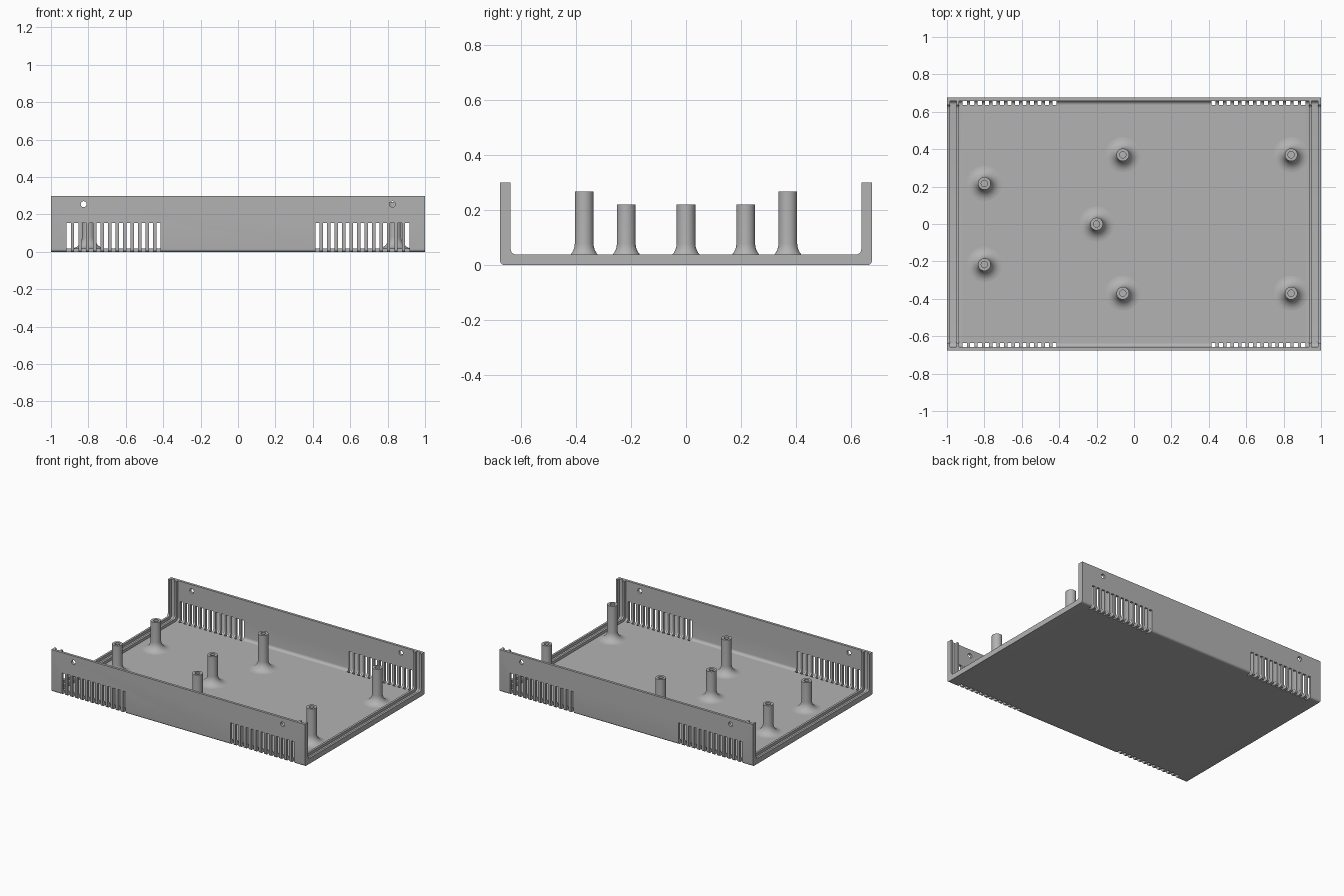
import bpy, bmesh, math
from mathutils import Matrix

cube = bpy.data.objects.get("Cube")
if cube:
    bpy.data.objects.remove(cube, do_unlink=True)

LENGTH, HALF_W, HEIGHT = 1.0, 0.675, 0.30
RIB, WALL = 0.038, 0.018        # thickness at the end ribs and elsewhere

grey = bpy.data.materials.new("matte grey")
grey.use_nodes = True
grey.diffuse_color = (0.45, 0.45, 0.45, 1)
grey.node_tree.nodes["Principled BSDF"].inputs["Base Color"].default_value = grey.diffuse_color


def make_object(name, bm):
    bmesh.ops.recalc_face_normals(bm, faces=bm.faces)
    mesh = bpy.data.meshes.new(name)
    bm.to_mesh(mesh)
    bm.free()
    mesh.materials.append(grey)
    obj = bpy.data.objects.new(name, mesh)
    bpy.context.collection.objects.link(obj)
    return obj


def add_trough(bm, x0, x1, half, z0, z1, radius, steps=6):
    """Block along x whose two lower edges are rounded."""
    arc = [(half - radius + radius * math.sin(a), z0 + radius - radius * math.cos(a))
           for a in (math.pi / 2 * i / steps for i in range(steps + 1))]
    right = arc + [(half, z1)]
    profile = right + [(-y, z) for y, z in reversed(right)]
    face = bm.faces.new([bm.verts.new((x0, y, z)) for y, z in profile])
    out = bmesh.ops.extrude_face_region(bm, geom=[face])
    moved = [v for v in out["geom"] if isinstance(v, bmesh.types.BMVert)]
    bmesh.ops.translate(bm, verts=moved, vec=(x1 - x0, 0, 0))


def add_box(bm, x0, x1, y0, y1, z0, z1):
    place = Matrix.Translation(((x0 + x1) / 2, (y0 + y1) / 2, (z0 + z1) / 2))
    size = Matrix.Diagonal((x1 - x0, y1 - y0, z1 - z0, 1))
    bmesh.ops.create_cube(bm, size=1, matrix=place @ size)


def cut(obj, bm):
    cutter = make_object("cutter", bm)
    cutter.hide_render = True
    mod = obj.modifiers.new("cut", "BOOLEAN")
    mod.operation, mod.solver, mod.object = "DIFFERENCE", "EXACT", cutter
    bpy.context.view_layer.objects.active = obj
    bpy.ops.object.modifier_apply(modifier=mod.name)
    bpy.data.objects.remove(cutter, do_unlink=True)


def smooth(obj):
    bpy.ops.object.select_all(action="DESELECT")
    obj.select_set(True)
    bpy.context.view_layer.objects.active = obj
    bpy.ops.object.shade_smooth_by_angle(angle=math.radians(35))


# Tray: rounded block hollowed to the rib thickness
bm = bmesh.new()
add_trough(bm, -LENGTH, LENGTH, HALF_W, 0, HEIGHT, 0.015)
tray = make_object("tray", bm)
bm = bmesh.new()
add_trough(bm, -1.1, 1.1, HALF_W - RIB, RIB, 0.4, 0.02)
cut(tray, bm)

# Main cavity and panel grooves, leaving two ribs at each end
bm = bmesh.new()
for x0, x1 in ((-0.985, -0.95), (-0.935, 0.935), (0.95, 0.985)):
    add_trough(bm, x0, x1, HALF_W - WALL, WALL, 0.4, 0.02)
cut(tray, bm)

# Vent slots wrapping under the floor edge, and screw holes
bm = bmesh.new()
for side in (-1, 1):
    y0, y1 = sorted((side * 0.635, side * 0.72))
    for end in (-1, 1):
        for i in range(13):
            x = end * (0.425 + 0.04 * i)
            add_box(bm, x - 0.011, x + 0.011, y0, y1, -0.05, 0.155)
        spot = Matrix.Translation((end * 0.825, side * 0.67, 0.255))
        bmesh.ops.create_cone(bm, cap_ends=True, segments=24, radius1=0.016, radius2=0.016,
                              depth=0.1, matrix=spot @ Matrix.Rotation(math.pi / 2, 4, "X"))
cut(tray, bm)
smooth(tray)


# Standoffs: flared foot, straight post, blind screw hole
def standoff(name, x, y, top, r=0.034, flare=0.06, hole=0.017, segments=32):
    curve = [(r + flare * (1 - math.sin(a)), WALL + flare * (1 - math.cos(a)))
             for a in (math.pi / 2 * i / 8 for i in range(9))]
    curve.sort(key=lambda p: p[1])
    profile = curve + [(r, top), (hole, top), (hole, 0.06), (0, 0.06)]
    bm = bmesh.new()
    verts = [bm.verts.new((px, 0, pz)) for px, pz in profile]
    edges = [bm.edges.new(pair) for pair in zip(verts, verts[1:])]
    bmesh.ops.spin(bm, geom=verts + edges, cent=(0, 0, 0), axis=(0, 0, 1),
                   angle=math.tau, steps=segments, use_merge=False)
    bmesh.ops.remove_doubles(bm, verts=bm.verts, dist=0.0003)
    obj = make_object(name, bm)
    if sum(f.normal.z * f.area for f in obj.data.polygons) < 0:
        obj.data.flip_normals()
    obj.location = (x, y, 0)
    smooth(obj)


standoff("short_standoff_centre", -0.2, 0, 0.22)
for label, s in (("front", -1), ("back", 1)):
    standoff("short_standoff_" + label, -0.8, s * 0.217, 0.22)
    standoff("tall_standoff_middle_" + label, -0.06, s * 0.37, 0.267)
    standoff("tall_standoff_left_" + label, 0.84, s * 0.37, 0.267)
